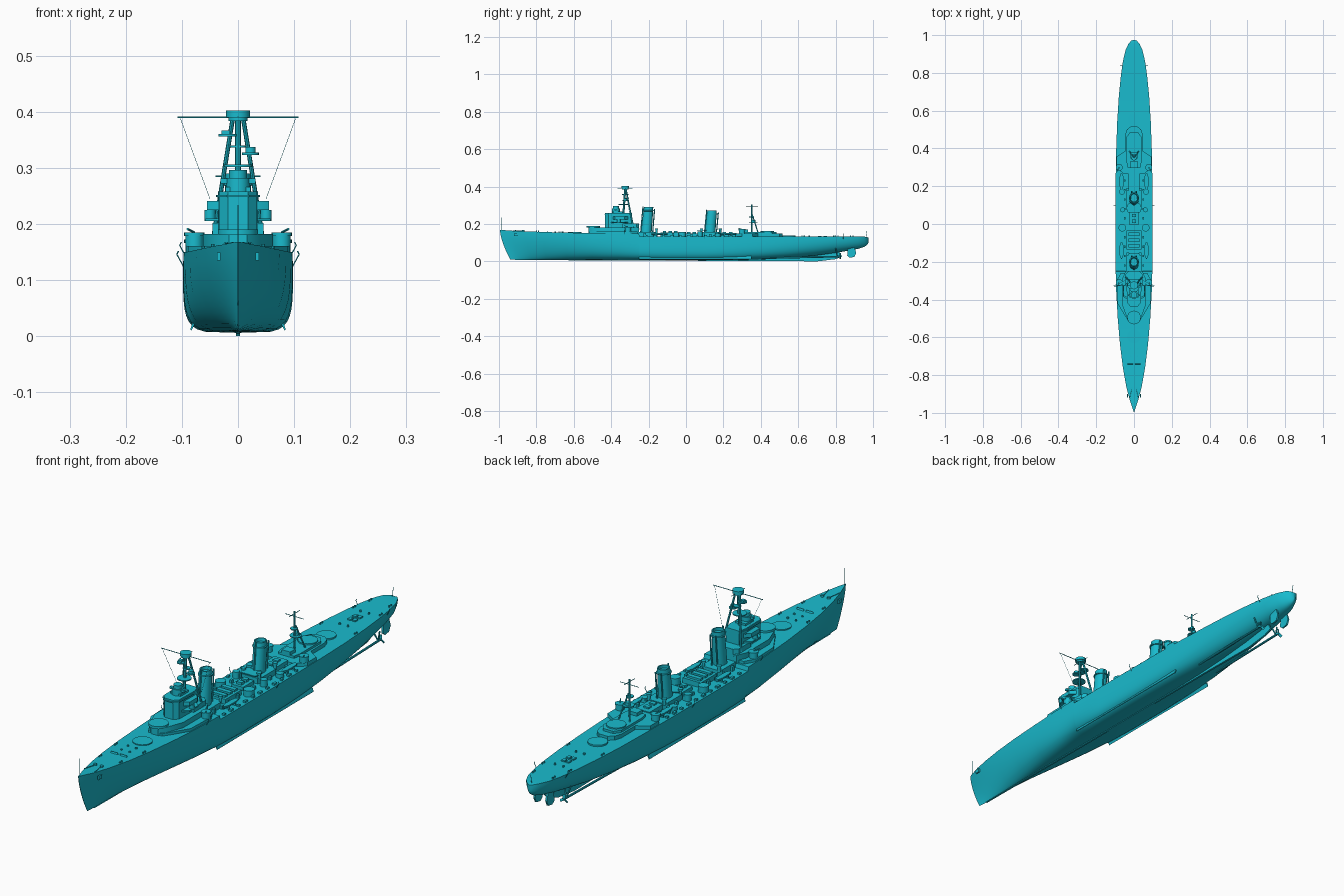
import bpy, bmesh, math
from mathutils import Vector, Matrix

parts = {}
def B(name):
    return parts.setdefault(name, bmesh.new())

def sides(m):
    return (1, -1) if m else (1,)

def box(name, x, y, z0, sx, sy, h, m=False):
    for s in sides(m):
        bmesh.ops.create_cube(B(name), size=1, matrix=Matrix.Translation((s*x, y, z0+h/2)) @ Matrix.Diagonal((sx, sy, h, 1)))

def cyl(name, x, y, z0, r, h, m=False, r2=None, n=20):
    for s in sides(m):
        bmesh.ops.create_cone(B(name), cap_ends=True, segments=n, radius1=r, radius2=r if r2 is None else r2,
                              depth=h, matrix=Matrix.Translation((s*x, y, z0+h/2)))

def rod(name, p, q, r, m=False, n=8):
    for s in sides(m):
        a, b = Vector((s*p[0], p[1], p[2])), Vector((s*q[0], q[1], q[2]))
        rot = Vector((0, 0, 1)).rotation_difference(b-a).to_matrix().to_4x4()
        bmesh.ops.create_cone(B(name), cap_ends=True, segments=n, radius1=r, radius2=r,
                              depth=(b-a).length, matrix=Matrix.Translation((a+b)/2) @ rot)

def skin(bm, rings):
    n = len(rings[0])
    rs = [[bm.verts.new(c) for c in ring] for ring in rings]
    for a, b in zip(rs, rs[1:]):
        for i in range(n):
            bm.faces.new((a[i], a[(i+1) % n], b[(i+1) % n], b[i]))
    bm.faces.new(rs[0]); bm.faces.new(rs[-1])

def prism(name, half, z0, h):
    """Deckhouse from a half outline (x, y) mirrored across the centreline."""
    pts = half + [(-x, y) for x, y in reversed(half)]
    skin(B(name), [[(x, y, z) for x, y in pts] for z in (z0, z0+h)])

def plate(name, x, t, pts, m=False):
    """Thin upright plate from a side profile (y, z)."""
    for s in sides(m):
        skin(B(name), [[(s*x+d, y, z) for y, z in pts] for d in (-t/2, t/2)])

def stack(name, y, rake, rings):
    """Oval funnel from (z, rx, ry) rings, leaning aft."""
    z0 = rings[0][0]
    skin(B(name), [[(rx*math.cos(a), y+rake*(z-z0)+ry*math.sin(a), z)
          for a in [i*math.tau/28 for i in range(28)]] for z, rx, ry in rings])

# hull: stations of y, half beam, deck z, keel z, section fullness
ST = [(-.995, .001, .168, .010, 1.3), (-.97, .010, .167, .009, 1.3), (-.93, .023, .164, .008, 1.35),
      (-.86, .041, .161, .008, 1.45), (-.76, .059, .157, .008, 1.65), (-.64, .074, .154, .008, 2.0),
      (-.5, .086, .151, .008, 2.7), (-.36, .094, .150, .007, 3.6), (-.252, .097, .150, .007, 4.4),
      (-.248, .097, .134, .007, 4.5), (-.1, .098, .134, .006, 5), (.1, .098, .134, .006, 5),
      (.25, .097, .134, .007, 4.5), (.4, .094, .133, .010, 3.7), (.54, .089, .132, .017, 3.0),
      (.68, .080, .132, .029, 2.5), (.78, .070, .132, .043, 2.3), (.86, .059, .132, .056, 2.2),
      (.92, .045, .132, .067, 2.1), (.955, .029, .132, .079, 2), (.970, .015, .130, .090, 2), (.975, .004, .127, .100, 2)]
rings = []
for y, b, d, k, n in ST:
    half = []
    for i in range(13):
        s = (i/12)**1.7
        x = b*(1-(1-s)**n)**(1/n)
        shift = .055*(1-s)**1.5*max(0, (-.7-y)/.295)
        half.append((x, y+shift, k+s*(d-k)))
    rings.append([(-x, yy, z) for x, yy, z in reversed(half[1:])] + half)
skin(B("hull"), rings)

# keel, bilge keels, rudders, shafts and propellers
plate("skeg", 0, .008, [(-.9, .008), (-.3, .004), (.45, .003), (.7, 0), (.8, .012), (.835, .026), (.82, .052), (.4, .016), (-.3, .012)])
for s in (1, -1):
    skin(B("bilge_keel"), [[(s*.076, y, .024), (s*.083, y, .010), (s*.085, y, .012), (s*.080, y, .028)] for y in (-.25, .35)])
plate("rudder", .026, .007, [(.865, .07), (.862, .03), (.875, .02), (.9, .024), (.91, .045), (.9, .075)], True)
rod("propeller_shaft", (.045, .45, .018), (.045, .825, .026), .0045, True)
rod("shaft_strut", (.045, .81, .026), (.03, .80, .06), .003, True)
rod("shaft_strut", (.045, .81, .026), (.058, .80, .07), .003, True)
for s in (1, -1):
    for k in range(3):
        bmesh.ops.create_cube(B("propeller"), size=1, matrix=Matrix.Translation((s*.045, .825, .026)) @
            Matrix.Rotation(k*math.tau/3, 4, 'Y') @ Matrix.Translation((0, 0, .009)) @
            Matrix.Rotation(.5, 4, 'Z') @ Matrix.Diagonal((.01, .003, .018, 1)))

# gun mountings, forward and aft
for y, z, h in ((-.595, .148, .009), (-.495, .18, .010), (.435, .154, .008), (.55, .130, .008)):
    cyl("gun_mounting", 0, y, z, .036, h, n=32)

# forward deckhouse and bridge
prism("forward_deckhouse", [(.016, -.52), (.036, -.50), (.062, -.43), (.062, -.29), (.045, -.25)], .148, .034)
prism("forecastle_house", [(.03, -.515), (.088, -.42), (.092, -.30), (.07, -.26)], .148, .013)
prism("bridge_tower", [(.018, -.432), (.034, -.415), (.036, -.32), (.028, -.29)], .18, .078)
prism("bridge_wing", [(.034, -.40), (.058, -.385), (.058, -.33), (.034, -.31)], .205, .005)
prism("bridge_wing", [(.034, -.39), (.055, -.38), (.055, -.33), (.034, -.31)], .225, .016)
prism("bridge_rear_house", [(.045, -.34), (.045, -.265), (.03, -.25)], .18, .022)
prism("bridge_roof", [(.02, -.436), (.037, -.417), (.039, -.33), (.03, -.29)], .248, .004)
box("bridge_window_band", 0, -.365, .258, .045, .05, .008)
cyl("director", 0, -.375, .258, .021, .024)
cyl("director", 0, -.375, .282, .016, .014)
box("rangefinder", 0, -.377, .272, .062, .010, .009)
cyl("wing_tub", .05, -.36, .205, .010, .020, True)
for y, z in ((-.31, .161), (.30, .148)):
    cyl("side_gun_tub", .078, y, z, .016, .018, True)
    cyl("side_gun_tub", .078, y, z+.018, .018, .006, True)
    rod("side_gun_barrel", (.078, y, z+.024), (.09, y-.02, z+.030), .002, True)

# foremast tripod
rod("foremast", (0, -.335, .25), (0, -.325, .39), .0055)
rod("foremast_leg", (.048, -.275, .15), (.009, -.322, .39), .004, True)
cyl("foremast_top", 0, -.325, .384, .017, .006)
cyl("foremast_top", 0, -.325, .390, .021, .012)
rod("foremast_yard", (-.108, -.325, .390), (.108, -.325, .390), .0014)
rod("foremast_yard_long", (0, -.365, .391), (0, -.285, .391), .0012)
for x, y, z, r in ((0, -.335, .302, .026), (.022, -.325, .323, .015), (-.018, -.325, .356, .017), (0, -.32, .336, .014)):
    cyl("foremast_platform", x, y, z, r, .004)
cyl("searchlight", .022, -.325, .327, .009, .010)
box("signal_lamp", -.022, -.325, .360, .014, .014, .007)
rod("rigging", (.103, -.325, .389), (.05, -.30, .245), .0005, True, 4)

# funnels with caps, pipes and platforms
for y, zb, zt in ((-.208, .134, .290), (.133, .134, .272)):
    prism("funnel_base", [(.035, y-.06), (.042, y-.04), (.042, y+.04), (.03, y+.055)], zb, .022)
    stack("funnel", y-.006, .09, [(zb, .025, .029), (zt-.022, .023, .026), (zt-.021, .027, .030), (zt-.017, .027, .030),
          (zt-.016, .023, .026), (zt, .022, .025), (zt, .018, .021), (zt-.012, .017, .020)])
    rod("steam_pipe", (.012, y+.028, zb), (.012, y+.04, zt-.01), .003, True)
    rod("steam_pipe", (0, y-.036, zb), (0, y-.022, zt+.004), .003)
    for dy in (-.05, .05):
        cyl("ventilator", .034, y+dy, .15, .006, .020, True)
        cyl("ventilator", .034, y+dy, .17, .009, .006, True)
prism("searchlight_platform", [(.032, .06), (.036, .075), (.036, .10), (.025, .11)], .165, .004)

# midship houses, boats and gun tubs
box("midship_house", 0, -.085, .132, .08, .10, .022)
box("midship_house", 0, .03, .132, .05, .07, .016)
box("midship_house", 0, .225, .132, .06, .09, .020)
for y in (-.115, -.085, -.055):
    box("house_hatch", 0, y, .154, .06, .018, .008)
for y in (.015, .045, .205, .24):
    box("skylight", 0, y, .148, .022, .018, .010)
cyl("midship_tub", .062, -.02, .132, .020, .026, True, n=24)
cyl("midship_tub", .060, .075, .132, .013, .028, True)
cyl("midship_tub", .064, .17, .132, .015, .018, True)
for y in (-.14, .225):
    for s in (1, -1):
        skin(B("ship_boat"), [[(s*.066+w*c, y+dy, .152-.012*d) for c, d in ((1, 0), (.7, .7), (0, 1), (-.7, .7), (-1, 0))]
             for dy, w in ((-.045, .002), (-.025, .010), (.02, .011), (.042, .006))])
    box("boat_cradle", .066, y-.02, .132, .016, .005, .012, True)
    box("boat_cradle", .066, y+.02, .132, .016, .005, .012, True)
for i in range(11):
    box("deck_locker", .086, -.21+i*.045, .132, .010, .017 if i % 2 else .010, .009, True)
    box("deck_locker", .049, -.22+i*.05, .132, .009, .012, .014 if i % 3 else .02, True)

# aft deckhouse
prism("aft_deckhouse", [(.055, .265), (.093, .30), (.093, .355), (.048, .385), (.048, .47), (.038, .50), (.018, .515)], .130, .018)
prism("aft_house_top", [(.034, .30), (.04, .33), (.04, .46), (.022, .485)], .148, .009)
box("aft_control", 0, .315, .156, .038, .035, .014)

# mainmast tripod
rod("mainmast", (0, .352, .15), (0, .352, .305), .0035)
rod("mainmast_leg", (.024, .385, .155), (.003, .354, .25), .003, True)
for y, z, r in ((.36, .205, .022), (.35, .236, .014)):
    cyl("mainmast_platform", 0, y, z, r, .004)
cyl("aft_director", 0, .362, .209, .010, .012)
rod("mainmast_yard", (-.04, .352, .285), (.04, .352, .285), .0012)
rod("mainmast_gaff", (0, .32, .296), (0, .385, .296), .0012)

# deck fittings
rod("jackstaff", (0, -.985, .165), (0, -.985, .234), .001)
rod("ensign_staff", (0, .962, .13), (0, .968, .165), .001)
cyl("capstan", .014, -.87, .160, .006, .008, True)
rod("anchor_chain", (.012, -.87, .163), (.024, -.925, .166), .0015, True)
box("anchor", .034, -.91, .135, .006, .018, .014, True)
plate("breakwater", .02, .03, [(-.745, .154), (-.742, .163), (-.738, .154)], True)
for y, x, z in ((-.8, .045, .157), (-.68, .062, .154), (.62, .075, .131), (.8, .058, .131), (.88, .044, .131)):
    cyl("bollard", x, y, z, .003, .007, True, n=8)
    cyl("bollard", x, y+.012, z, .003, .007, True, n=8)
for y in (.715, .745):
    box("aft_skylight", .010, y, .131, .014, .018, .006, True)
for y in (-.7, -.66, .66, .79):
    cyl("mushroom_vent", .018, y, .131 if y > 0 else .153, .004, .007, True, n=10)
for y, x, z in ((-.33, .092, .15), (.1, .097, .134), (.84, .062, .13)):
    rod("boat_davit", (x, y, z-.01), (x+.012, y, z+.012), .0012, True, 6)
    rod("boat_davit", (x+.012, y, z+.012), (x+.009, y, z+.018), .0012, True, 6)

# turn every part into an object
paint = bpy.data.materials.new("cyan_paint")
paint.diffuse_color = (.01, .5, .62, 1)
for name, bm in parts.items():
    bmesh.ops.recalc_face_normals(bm, faces=bm.faces[:])
    me = bpy.data.meshes.new(name)
    bm.to_mesh(me); bm.free()
    me.materials.append(paint)
    ob = bpy.data.objects.new(name, me)
    bpy.context.collection.objects.link(ob)
    ob.select_set(True)
    bpy.context.view_layer.objects.active = ob
bpy.ops.object.shade_smooth_by_angle(angle=math.radians(30))
